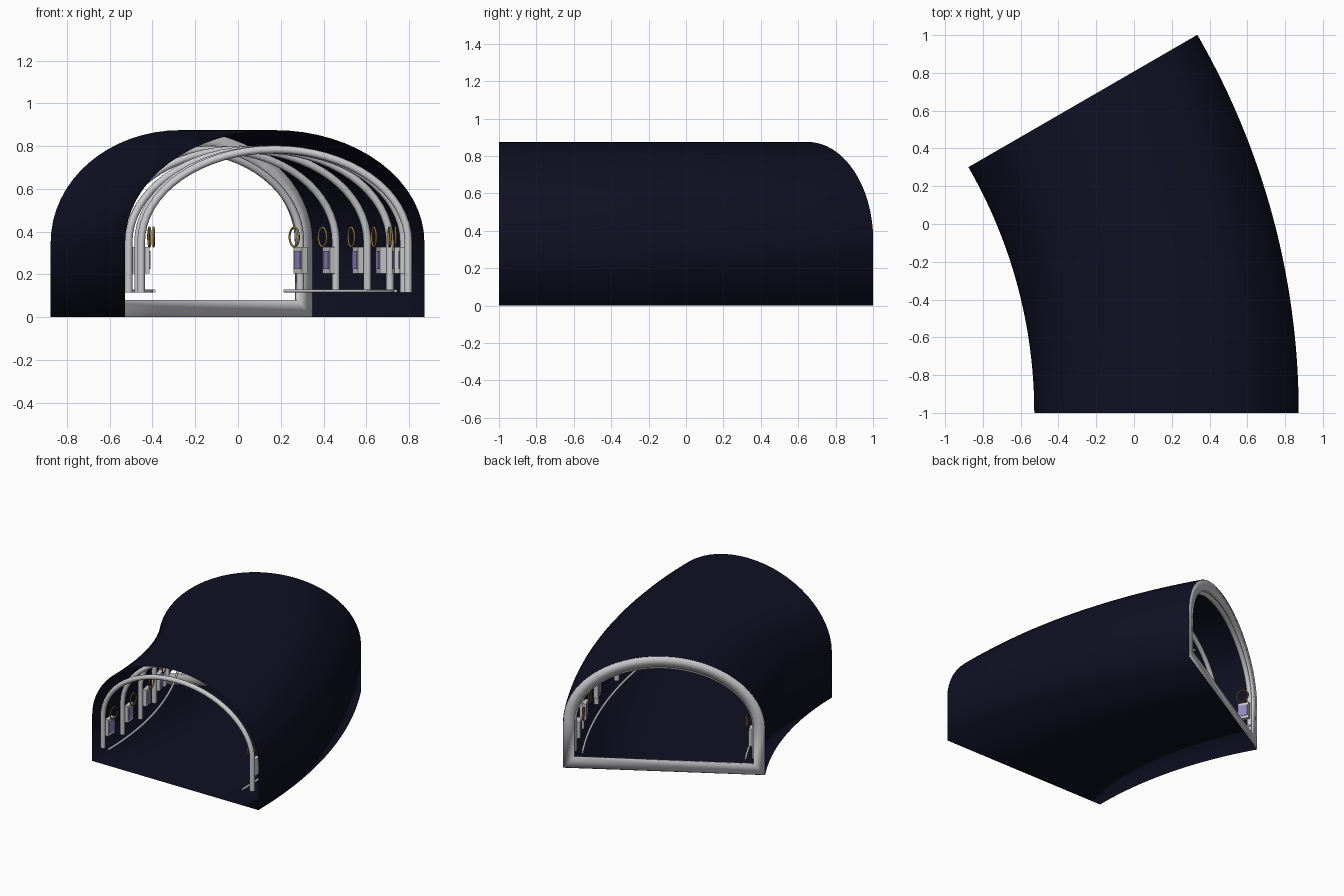
import bpy, bmesh
from math import sin, cos, pi, radians

if "Cube" in bpy.data.objects:
    bpy.data.objects.remove(bpy.data.objects["Cube"])

BEND_X, BEND_Y, MID_R, BEND = -3.128, -1.0, 3.3, 30.0


def material(name, rgb, rough=0.5):
    m = bpy.data.materials.new(name)
    m.use_nodes = True
    m.diffuse_color = (*rgb, 1)
    bsdf = m.node_tree.nodes["Principled BSDF"]
    bsdf.inputs["Base Color"].default_value = (*rgb, 1)
    bsdf.inputs["Roughness"].default_value = rough
    return m


navy = material("dark navy", (0.005, 0.005, 0.017))
grey = material("light grey", (0.6, 0.6, 0.63))
gold = material("dull gold", (0.33, 0.2, 0.04))
lavender = material("lavender", (0.3, 0.25, 0.56))


def place(deg, u, z):
    """Point on the bent tunnel: angle along it, offset from its centreline, height."""
    a, r = radians(deg), MID_R + u
    return (BEND_X + r * cos(a), BEND_Y + r * sin(a), z)


def arch(half, base, rise, spring=0.35, steps=32):
    """Upright legs joined by half an ellipse, as (offset, height) pairs."""
    curve = [(half * cos(pi * i / steps), spring + rise * sin(pi * i / steps))
             for i in range(steps + 1)]
    return [(half, base)] + curve + [(-half, base)]


def loft(name, rings, mat, closed=False):
    """Skin a row of closed rings of points."""
    bm = bmesh.new()
    rows = [[bm.verts.new(p) for p in ring] for ring in rings]
    pairs = list(zip(rows, rows[1:])) + ([(rows[-1], rows[0])] if closed else [])
    for a, b in pairs:
        for i in range(len(a)):
            j = (i + 1) % len(a)
            bm.faces.new((a[i], a[j], b[j], b[i]))
    bmesh.ops.recalc_face_normals(bm, faces=bm.faces)
    for f in bm.faces:
        f.smooth = True
    mesh = bpy.data.meshes.new(name)
    bm.to_mesh(mesh)
    bm.free()
    mesh.materials.append(mat)
    obj = bpy.data.objects.new(name, mesh)
    bpy.context.collection.objects.link(obj)
    return obj


def tube(name, points, radius, mat):
    cu = bpy.data.curves.new(name, "CURVE")
    cu.dimensions = "3D"
    cu.bevel_depth = radius
    cu.bevel_resolution = 3
    cu.use_fill_caps = True
    sp = cu.splines.new("POLY")
    sp.points.add(len(points) - 1)
    for p, co in zip(sp.points, points):
        p.co = (*co, 1)
    cu.materials.append(mat)
    obj = bpy.data.objects.new(name, cu)
    bpy.context.collection.objects.link(obj)
    return obj


def box(name, deg, u, z, size, mat):
    bpy.ops.mesh.primitive_cube_add(size=1, location=place(deg, u, z),
                                    rotation=(0, 0, radians(deg)))
    obj = bpy.context.object
    obj.name, obj.scale = name, size
    obj.data.materials.append(mat)
    return obj


# Bent tunnel shell with floor, open at both ends
SEGMENTS = 40
outline = arch(0.7, 0.0, 0.525)
loft("tunnel_shell", [[place(BEND * s / SEGMENTS, u, z) for u, z in outline]
                      for s in range(SEGMENTS + 1)], navy)

# Flat frame closing the rim of the back end
outer, inner = arch(0.698, 0.002, 0.523), arch(0.62, 0.08, 0.445)
near, far = BEND - 0.4, BEND + 0.03
loft("back_frame", [[place(d, u, z) for u, z in prof] for d, prof in
                    ((near, outer), (far, outer), (far, inner), (near, inner))],
     grey, closed=True)

# Arched ribs
for n, deg in enumerate((0.5, 6, 12, 18, 24, 29.4)):
    tube(f"rib_{n + 1}", [place(deg, u, z) for u, z in arch(0.625, 0.115, 0.435)],
         0.018, grey)

# Low rails, wall panels with screens, and rings above them, on both sides
for side, label in ((1, "left"), (-1, "right")):
    tube(f"{label}_rail", [place(BEND * s / SEGMENTS, side * 0.565, 0.122)
                           for s in range(SEGMENTS + 1)], 0.008, grey)
    for n, deg in enumerate((1.5, 7, 13.2, 18.9, 24.3, 28.7)):
        tag = f"{label}_{n + 1}"
        box(f"panel_{tag}", deg, side * 0.6, 0.267, (0.03, 0.08, 0.125), grey)
        box(f"screen_{tag}", deg, side * 0.584, 0.267, (0.006, 0.06, 0.085), lavender)
        bpy.ops.mesh.primitive_torus_add(
            major_radius=0.045, minor_radius=0.005, major_segments=32, minor_segments=8,
            location=place(deg, side * 0.566, 0.375), rotation=(0, pi / 2, radians(deg)))
        ring = bpy.context.object
        ring.name = f"ring_{tag}"
        ring.data.materials.append(gold)
        bpy.ops.object.shade_smooth()
